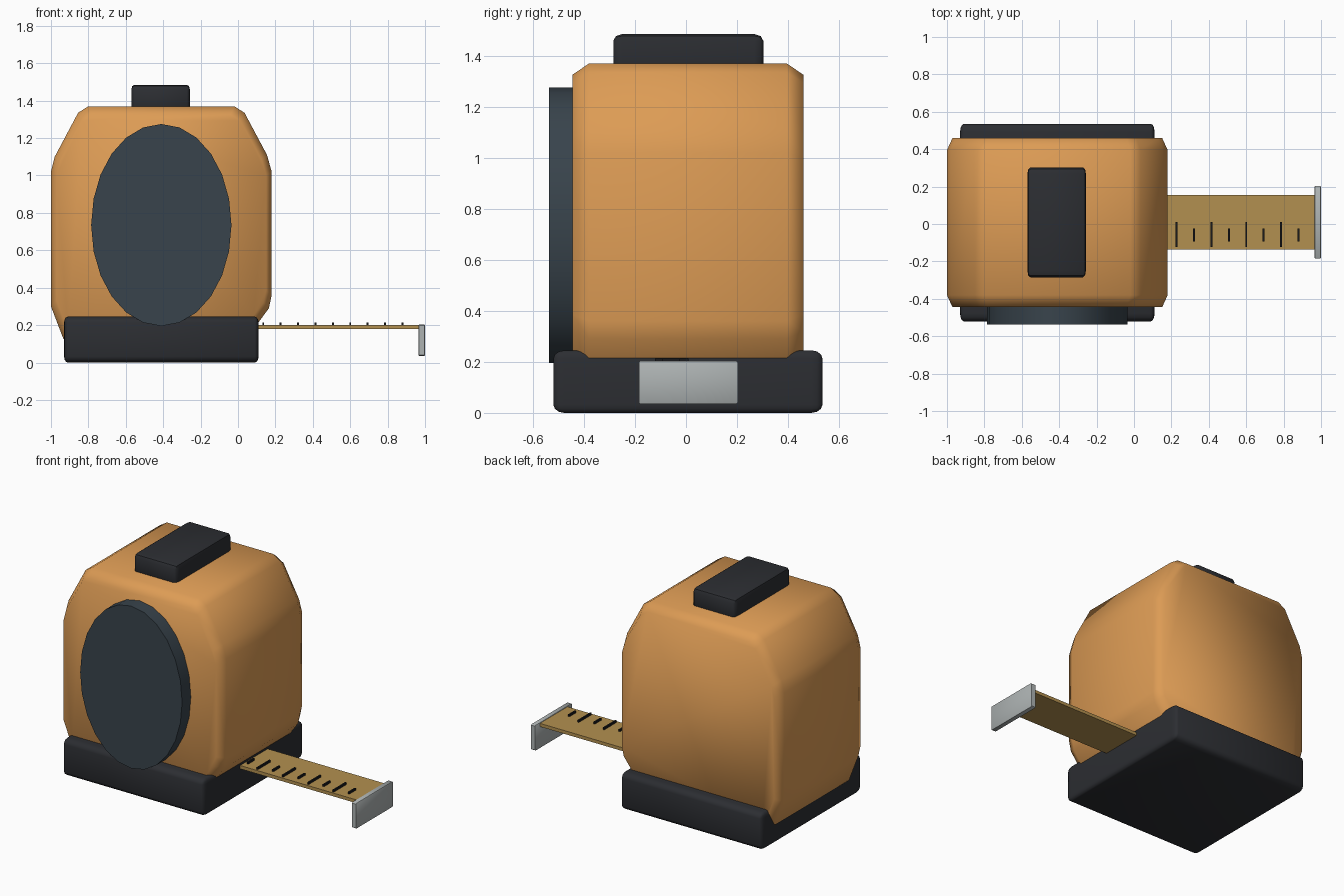
import bpy, bmesh, math

if "Cube" in bpy.data.objects:
    bpy.data.objects.remove(bpy.data.objects["Cube"])

def material(name, rgb):
    m = bpy.data.materials.new(name)
    m.diffuse_color = (*rgb, 1)
    m.use_nodes = True
    m.node_tree.nodes["Principled BSDF"].inputs["Base Color"].default_value = m.diffuse_color
    return m

ORANGE = material("orange_shell", (0.72, 0.33, 0.09))
BLACK = material("black_rubber", (0.025, 0.027, 0.032))
SLATE = material("slate_disc", (0.04, 0.057, 0.072))
YELLOW = material("tape_yellow", (0.45, 0.28, 0.08))
STEEL = material("steel", (0.42, 0.45, 0.45))
INK = material("ink", (0.01, 0.01, 0.012))
RATIO = (0.45, 1.0, 0.75)   # soft edges are stretched along y

def finish(bm, name, mat, angle=None):
    bmesh.ops.recalc_face_normals(bm, faces=bm.faces)
    me = bpy.data.meshes.new(name)
    bm.to_mesh(me)
    bm.free()
    me.materials.append(mat)
    ob = bpy.data.objects.new(name, me)
    bpy.context.collection.objects.link(ob)
    if angle:
        bpy.ops.object.select_all(action='DESELECT')
        ob.select_set(True)
        bpy.context.view_layer.objects.active = ob
        bpy.ops.object.shade_smooth_by_angle(angle=math.radians(angle))
    return ob

def box(name, x, y, z, mat, bevel=0, segments=2):
    bm = bmesh.new()
    bmesh.ops.create_cube(bm, size=1)
    for v in bm.verts:
        for i, (lo, hi) in enumerate((x, y, z)):
            v.co[i] = ((lo + hi) / 2 + v.co[i] * (hi - lo)) / RATIO[i]
    if bevel:
        bmesh.ops.bevel(bm, geom=bm.edges[:], offset=bevel, segments=segments,
                        profile=0.5, affect='EDGES')
    bmesh.ops.scale(bm, vec=RATIO, verts=bm.verts)
    return finish(bm, name, mat, 40 if bevel else None)

def loft(name, rings, mat, angle):
    bm = bmesh.new()
    loops = [[bm.verts.new(p) for p in r] for r in rings]
    n = len(loops[0])
    for a, b in zip(loops, loops[1:]):
        for i in range(n):
            j = (i + 1) % n
            bm.faces.new((a[i], a[j], b[j], b[i]))
    bm.faces.new(loops[0])
    bm.faces.new(loops[-1])
    return finish(bm, name, mat, angle)

# Shell: faceted profile with chamfered front and back rims
profile = [(-0.80, 1.37), (-0.02, 1.37), (0.035, 1.335), (0.155, 1.11), (0.18, 1.02),
           (0.18, 0.36), (0.165, 0.29), (0.11, 0.215), (0.06, 0.13), (-0.91, 0.10),
           (-0.935, 0.13), (-1.0, 0.30), (-1.0, 1.02), (-0.98, 1.10), (-0.855, 1.335)]
cx, cz = -0.41, 0.735
rings = [[(cx + (x - cx) * sx, y, cz + (z - cz) * sz) for x, z in profile]
         for y, sx, sz in ((-0.445, 0.95, 0.93), (-0.38, 1, 1), (0.395, 1, 1), (0.46, 0.95, 0.93))]
loft("shell", rings, ORANGE, 80)

# Round side plate with a small front chamfer
N = 24
def ellipse(y, k):
    return [(cx + 0.375 * k * math.sin(2 * math.pi * i / N), y,
             cz + 0.54 * k * math.cos(2 * math.pi * i / N)) for i in range(N)]
loft("side_plate", [ellipse(-0.43, 1), ellipse(-0.537, 1)], SLATE, 30)

# Rubber foot and lock button
box("base", (-0.93, 0.11), (-0.52, 0.535), (0, 0.245), BLACK, 0.043, 3)
box("lock_button", (-0.57, -0.257), (-0.285, 0.303), (1.33, 1.485), BLACK, 0.035, 2)

# Blade, end hook and graduation marks
box("tape_blade", (0.0, 0.975), (-0.135, 0.155), (0.178, 0.2), YELLOW)
box("end_hook", (0.965, 1.0), (-0.185, 0.203), (0.035, 0.203), STEEL, 0.006, 1)
for i in range(9):
    x = 0.135 + 0.093 * i
    y = (-0.122, 0.01) if i % 2 else (-0.093, -0.024)
    box(f"tick_{i + 1}", (x - 0.005, x + 0.005), y, (0.199, 0.214), INK)
